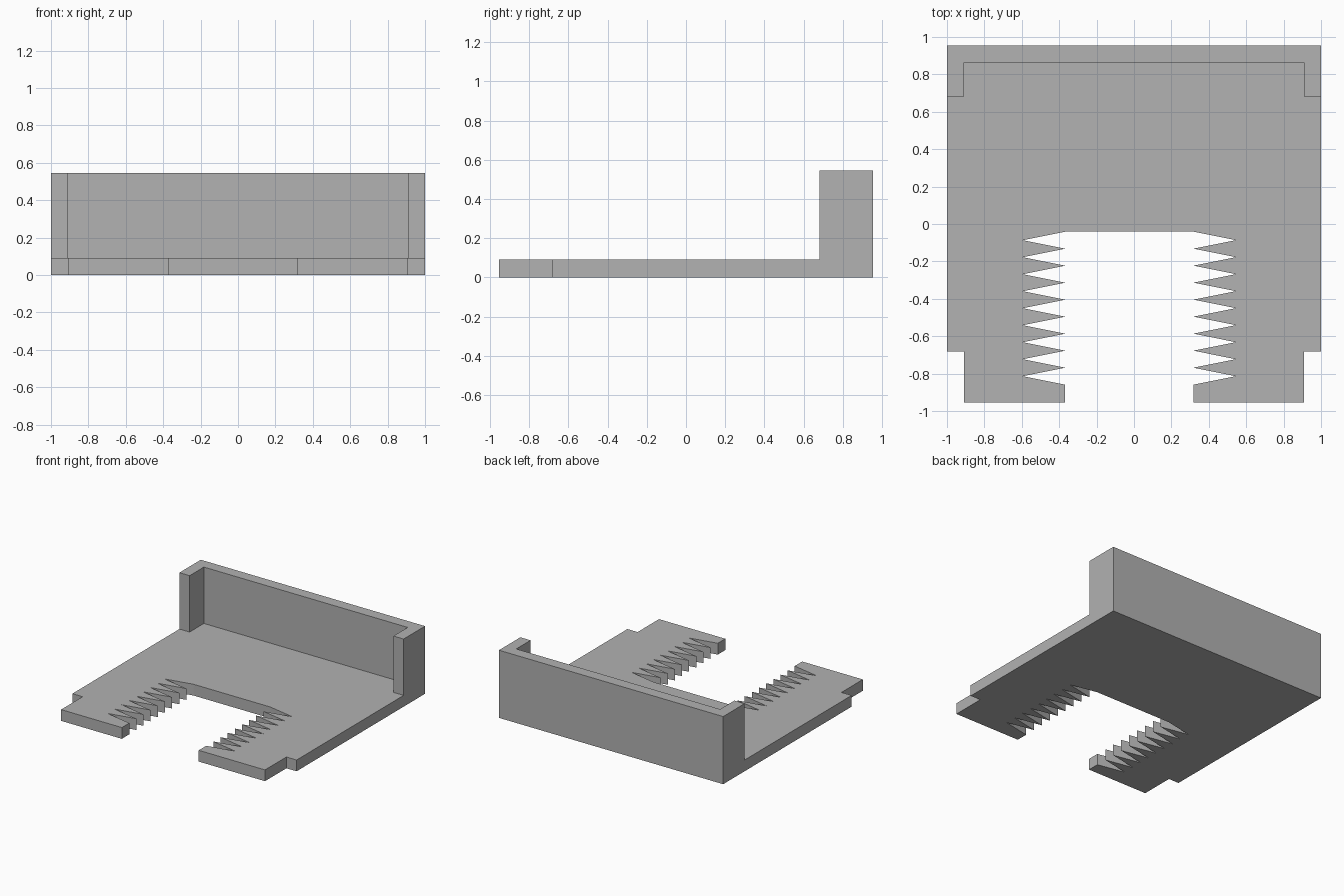
import bpy, bmesh

if "Cube" in bpy.data.objects:
    bpy.data.objects.remove(bpy.data.objects["Cube"])

U = 1 / 11            # base module, also the plate thickness
HEIGHT = 6 * U
BACK = 10.5 * U       # half depth
STEP_X = 10 * U       # half width at the front and inside the wall
STEP_Y = 7.5 * U
NOTCH_Y = -0.041      # inner edge of the slot
TEETH = 9

grey = bpy.data.materials.new("plain grey")
grey.diffuse_color = (0.445, 0.445, 0.445, 1)
grey.use_nodes = True
grey.node_tree.nodes["Principled BSDF"].inputs["Base Color"].default_value = grey.diffuse_color


def add_prism(bm, outline, z0, z1):
    """Extrude a counter-clockwise outline from z0 to z1."""
    face = bm.faces.new([bm.verts.new((x, y, z0)) for x, y in outline])
    top = bmesh.ops.extrude_face_region(bm, geom=[face], use_keep_orig=True)
    verts = [g for g in top["geom"] if isinstance(g, bmesh.types.BMVert)]
    bmesh.ops.translate(bm, vec=(0, 0, z1 - z0), verts=verts)


def make_part(name, outline, z0, z1):
    bm = bmesh.new()
    add_prism(bm, outline, z0, z1)
    bmesh.ops.recalc_face_normals(bm, faces=bm.faces)
    mesh = bpy.data.meshes.new(name)
    bm.to_mesh(mesh)
    bm.free()
    mesh.materials.append(grey)
    obj = bpy.data.objects.new(name, mesh)
    bpy.context.collection.objects.link(obj)
    return obj


def serration(tip_x, root_x):
    """Zigzag edge of one side of the slot, from back to front."""
    pts = [(tip_x, NOTCH_Y)]
    for i in range(TEETH):
        y = NOTCH_Y - i * U
        pts += [(root_x, y - U / 2), (tip_x, y - U)]
    return pts


# Base plate with stepped front corners and a toothed slot
left = serration(-0.368, -0.595)
right = serration(0.318, 0.545)
plate = [(-1, BACK), (-1, -STEP_Y), (-STEP_X, -STEP_Y), (-STEP_X, -BACK),
         (-0.368, -BACK)]
plate += left[::-1] + right
plate += [(0.318, -BACK), (STEP_X, -BACK), (STEP_X, -STEP_Y),
          (1, -STEP_Y), (1, BACK)]
make_part("base_plate", plate, 0, U)

# Back wall with short returns at both ends
wall = [(-1, BACK), (-1, STEP_Y), (-STEP_X, STEP_Y), (-STEP_X, BACK - U),
        (STEP_X, BACK - U), (STEP_X, STEP_Y), (1, STEP_Y), (1, BACK)]
make_part("back_wall", wall, U, HEIGHT)
